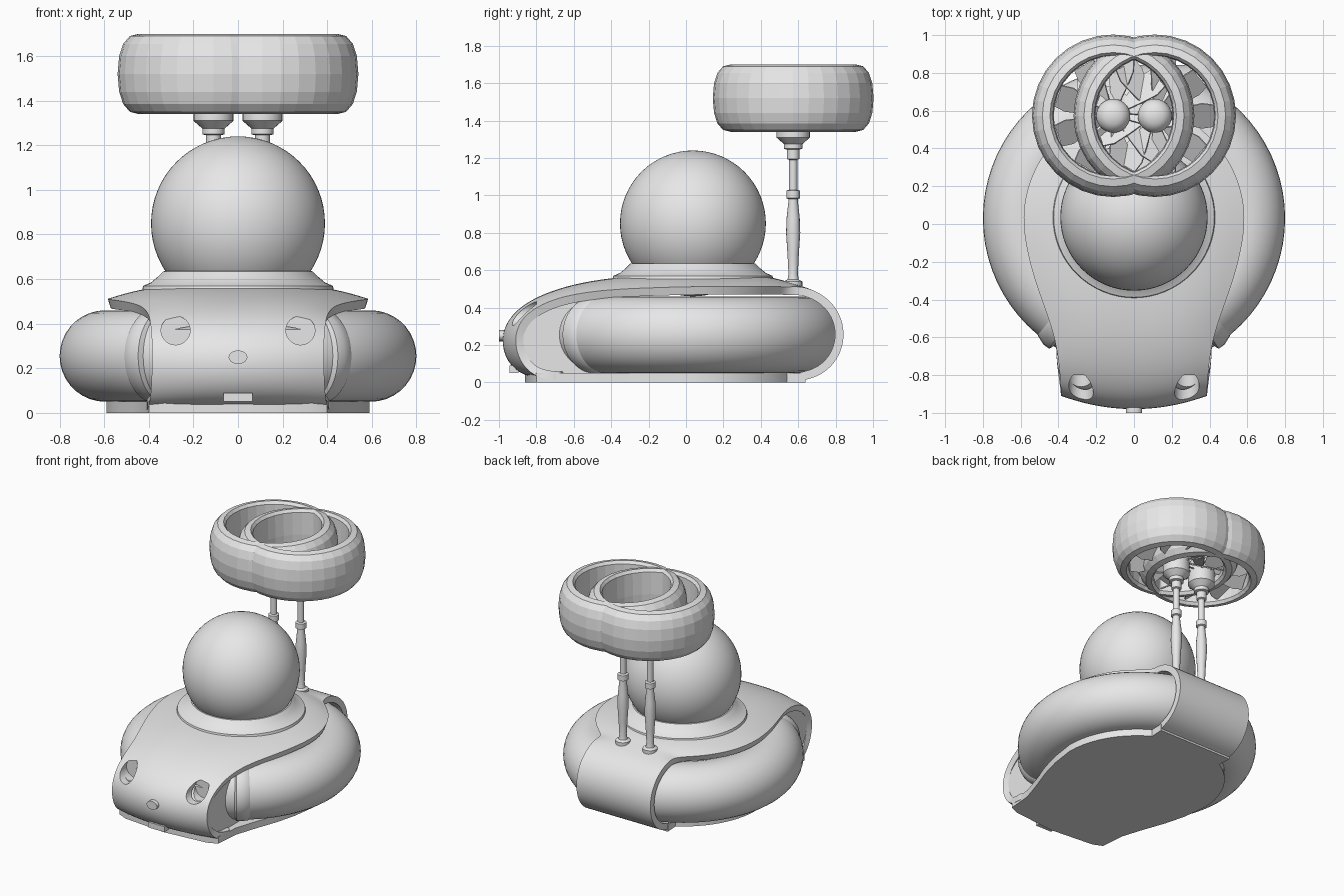
import bpy, bmesh, math
from math import sin, cos, pi, radians, sqrt
from mathutils import Matrix, Vector

if "Cube" in bpy.data.objects:
    bpy.data.objects.remove(bpy.data.objects["Cube"])

grey = bpy.data.materials.new("plain_grey")
grey.use_nodes = True
grey.diffuse_color = (0.8, 0.8, 0.8, 1)
grey.node_tree.nodes["Principled BSDF"].inputs["Base Color"].default_value = (0.8, 0.8, 0.8, 1)


def build(name, bm, smooth=35, recalc=True):
    if recalc:
        bmesh.ops.recalc_face_normals(bm, faces=bm.faces)
    mesh = bpy.data.meshes.new(name)
    bm.to_mesh(mesh)
    bm.free()
    obj = bpy.data.objects.new(name, mesh)
    bpy.context.collection.objects.link(obj)
    mesh.materials.append(grey)
    if smooth:
        shade(obj, smooth)
    return obj


def activate(obj):
    bpy.ops.object.select_all(action='DESELECT')
    obj.select_set(True)
    bpy.context.view_layer.objects.active = obj


def shade(obj, angle=35):
    activate(obj)
    bpy.ops.object.shade_smooth_by_angle(angle=radians(angle))


def bridge(bm, rows, wrap_cols=False, wrap_rows=False):
    """Skin rows of points with quads."""
    grid = [[bm.verts.new(p) for p in row] for row in rows]
    n, m = len(grid), len(grid[0])
    for i in range(n if wrap_rows else n - 1):
        for j in range(m if wrap_cols else m - 1):
            a, b = grid[i], grid[(i + 1) % n]
            k = (j + 1) % m
            bm.faces.new((a[j], a[k], b[k], b[j]))
    return grid


def lathe(name, profile, x, y, segs=32, closed=False, smooth=35):
    bm = bmesh.new()
    rows = [[(x + r * cos(2 * pi * k / segs), y + r * sin(2 * pi * k / segs), z)
             for k in range(segs)] for r, z in profile]
    grid = bridge(bm, rows, True, closed)
    if not closed:
        bm.faces.new(grid[0])
        bm.faces.new(grid[-1])
    return build(name, bm, smooth)


def prism(name, outline, axis, low, high):
    """Extrude a 2D outline along x or z."""
    bm = bmesh.new()
    place = (lambda p, h: (h, *p)) if axis == 'x' else (lambda p, h: (*p, h))
    grid = bridge(bm, [[place(p, h) for p in outline] for h in (low, high)], True)
    for ring in grid:
        bm.faces.new(ring)
    return build(name, bm)


def cylinder_y(name, loc, rx, rz, depth):
    bm = bmesh.new()
    turn = Matrix.Translation(loc) @ Matrix.Diagonal((rx, 1, rz, 1)) @ Matrix.Rotation(pi / 2, 4, 'X')
    bmesh.ops.create_cone(bm, cap_ends=True, segments=32, radius1=1, radius2=1, depth=depth, matrix=turn)
    return build(name, bm)


CY = 0.03  # centre of the round hull


def deck_width(y):
    return max(0.3, sqrt(max(0, 0.59 ** 2 - (y - CY) ** 2)))


# Body shell: one sheet from under the nose, over the deck and around the tail
# Each station: y, z, half width, bow of the front, drop at the rim
stations = [
    (-.66, .012, .42, .00, .0), (-.84, .02, .40, .05, .0), (-.945, .085, .39, .07, .0),
    (-.99, .20, .385, .07, .0), (-.97, .315, .385, .07, .0), (-.885, .41, .39, .06, .02),
    (-.75, .48, .40, .04, .035), (-.6, .525, .425, .02, .05), (-.45, .552, .47, .0, .06),
    (-.3, .567, .525, .0, .065), (-.15, .577, .565, .0, .07)]
for y, z, drop in ((0, .582, .07), (.15, .582, .07), (.3, .577, .065), (.42, .568, .055),
                   (.5, .552, .04), (.55, .535, .025), (.62, .515, .0)):
    stations.append((y, z, deck_width(y), 0, drop))
for k in range(1, 8):
    a = radians(90 - 180 * k / 7)
    stations.append((.61 + .24 * cos(a), .257 + .25 * sin(a), .3, 0, 0))
rows = []
for y, z, w, bow, drop in stations:
    us = [k / 7 for k in range(-7, 8)]
    rows.append([(u * w, y + bow * u * u, z - drop * abs(u) ** 3) for u in us])
bm = bmesh.new()
bridge(bm, rows)
shell = build("body_shell", bm, 0, recalc=False)
sub = shell.modifiers.new("soften", 'SUBSURF')
sub.levels = sub.render_levels = 2
thick = shell.modifiers.new("thickness", 'SOLIDIFY')
thick.thickness, thick.offset = 0.045, -1

# Nose core behind the shell
core = prism("nose_core", [(-.3, .03), (-.78, .04), (-.87, .1), (-.895, .2), (-.875, .29),
                           (-.8, .375), (-.66, .43), (-.5, .46), (-.3, .46)], 'x', -.372, .372)

# Headlamp recesses
for side, label in ((1, "left"), (-1, "right")):
    cutter = cylinder_y(label + "_lamp_cutter", (side * .28, -.95, .37), .065, .065, .3)
    cutter.hide_render = True
    cutter.hide_set(True)
    for target in (shell, core):
        cut = target.modifiers.new(label + "_lamp", 'BOOLEAN')
        cut.operation, cut.object = 'DIFFERENCE', cutter
for obj in (shell, core):
    activate(obj)
    for mod in list(obj.modifiers):
        bpy.ops.object.modifier_apply(modifier=mod.name)
    shade(obj)
for label in ("left", "right"):
    bpy.data.objects.remove(bpy.data.objects[label + "_lamp_cutter"])

# Nose details
cylinder_y("nose_button", (0, -.982, .25), .042, .03, .036)
bm = bmesh.new()
bmesh.ops.create_cube(bm, size=1, matrix=Matrix.Translation((0, -.92, .07)) @ Matrix.Diagonal((.13, .05, .04, 1)))
build("chin_tab", bm)

# Base plate
half = [(.33, -.83), (.4, -.8), (.415, -.62), (.47, -.45), (.525, -.3), (.565, -.15)]
half += [(.59 * cos(radians(t)), CY + .59 * sin(radians(t))) for t in range(0, 61, 6)]
half.append((.3, .64))
prism("base_plate", half + [(-x, y) for x, y in reversed(half)] + [(0, -.86)], 'z', 0, .05)

# Inflated skirt
bpy.ops.mesh.primitive_torus_add(location=(0, CY, .255), major_radius=.595, minor_radius=.205,
                                 major_segments=72, minor_segments=36)
skirt = bpy.context.object
skirt.name = "skirt"
skirt.data.materials.append(grey)
shade(skirt)

# Flared collars where the skirt meets the nose
for side, label in ((1, "left"), (-1, "right")):
    bm = bmesh.new()
    rows = []
    for deg, r in ((40, .2), (39, .21), (35.5, .228), (33, .228), (32, .2)):
        a = radians(deg)
        ring = []
        for k in range(36):
            p = 2 * pi * k / 36
            reach = .595 + r * cos(p)
            ring.append((side * reach * sin(a), CY - reach * cos(a), .255 + min(r, .212) * sin(p)))
        rows.append(ring)
    bridge(bm, rows, True)
    build(label + "_skirt_collar", bm)

# Dome and its collar
bm = bmesh.new()
bmesh.ops.create_uvsphere(bm, u_segments=64, v_segments=32, radius=.39,
                          matrix=Matrix.Translation((0, .037, .85)))
build("dome", bm)
lathe("dome_collar", [(.43, .55), (.425, .57), (.39, .585), (.36, .61), (.335, .635), (.3, .637)],
      0, .037, 64)

# Two ducted fans on struts
FY = .573
for side, label in ((1, "left"), (-1, "right")):
    x = side * .11
    lathe(label + "_fan_duct",
          [(.335, 1.34), (.375, 1.35), (.405, 1.385), (.423, 1.44), (.43, 1.52), (.423, 1.6),
           (.405, 1.655), (.375, 1.69), (.335, 1.70), (.32, 1.68), (.315, 1.52), (.32, 1.36)],
          x, FY, 32, True, 0)
    lathe(label + "_fan_hub",
          [(.035, 1.245), (.05, 1.25), (.05, 1.275), (.09, 1.31), (.09, 1.45), (.075, 1.485),
           (.045, 1.505), (.01, 1.51)], x, FY, 24)
    lathe(label + "_strut",
          [(.05, .49), (.05, .54), (.03, .55), (.025, .58), (.03, .68), (.038, .8), (.035, .88),
           (.025, .97), (.025, .98), (.036, .985), (.036, 1.025), (.022, 1.03), (.022, 1.19),
           (.034, 1.195), (.034, 1.25)], x, FY, 16)
    # Pitched blades, wider towards the tip
    bm = bmesh.new()
    for k in range(9):
        place = (Matrix.Translation((x, FY, 1.41)) @ Matrix.Rotation(2 * pi * k / 9, 4, 'Z')
                 @ Matrix.Rotation(radians(35 * side), 4, 'X'))
        rows = []
        for r, w in ((.07, .025), (.16, .055), (.25, .08), (.31, .07)):
            rows.append([place @ Vector((r, s * w, h)) for s, h in
                         ((-1, -.004), (1, -.004), (1, .004), (-1, .004))])
        grid = bridge(bm, rows, True)
        bm.faces.new(grid[0])
        bm.faces.new(grid[-1])
    build(label + "_fan_blades", bm)
